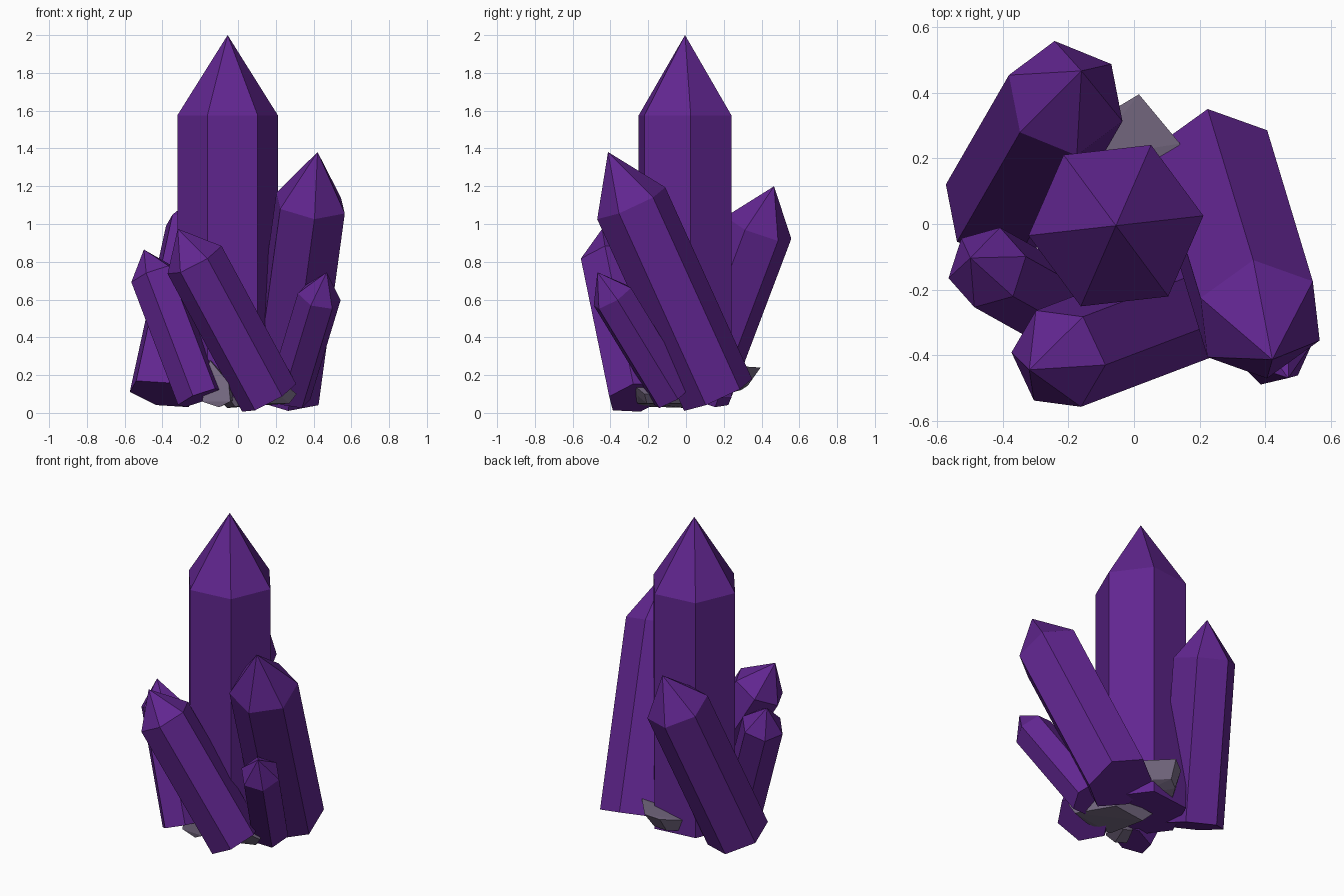
import bpy, bmesh, math
from mathutils import Vector

cube = bpy.data.objects.get("Cube")
if cube:
    bpy.data.objects.remove(cube, do_unlink=True)


def material(name, rgb):
    mat = bpy.data.materials.new(name)
    mat.use_nodes = True
    mat.diffuse_color = (*rgb, 1)
    mat.node_tree.nodes["Principled BSDF"].inputs["Base Color"].default_value = (*rgb, 1)
    return mat


PURPLE = material("deep_purple", (0.12, 0.019, 0.28))
GREY = material("stone_grey", (0.19, 0.15, 0.235))


def add_object(name, bm, mat):
    bmesh.ops.recalc_face_normals(bm, faces=bm.faces)
    mesh = bpy.data.meshes.new(name)
    bm.to_mesh(mesh)
    bm.free()
    mesh.materials.append(mat)
    obj = bpy.data.objects.new(name, mesh)
    bpy.context.collection.objects.link(obj)
    return obj


def crystal(name, base, shoulder, tip, radius, corner):
    """Six-sided prism from base to shoulder, closed by a pyramid of height tip."""
    base, shoulder = Vector(base), Vector(shoulder)
    axis = (shoulder - base).normalized()
    # corner is the plan direction of one corner, lifted square to the axis
    cx, cy = corner
    u = Vector((cx, cy, -(axis.x * cx + axis.y * cy) / axis.z)).normalized()
    v = axis.cross(u)
    bm = bmesh.new()
    rings = []
    for centre in (base, shoulder):
        rings.append([bm.verts.new(centre + radius * (u * math.cos(a) + v * math.sin(a)))
                      for a in (i * math.pi / 3 for i in range(6))])
    apex = bm.verts.new(shoulder + axis * tip)
    low, high = rings
    bm.faces.new(low[::-1])
    for i in range(6):
        j = (i + 1) % 6
        bm.faces.new((low[i], low[j], high[j], high[i]))
        bm.faces.new((high[i], high[j], apex))
    return add_object(name, bm, PURPLE)


def rock(name, outline, thickness):
    """Chipped slab: hull of an outline and its shrunken, shifted copy."""
    top = [Vector(p) for p in outline]
    centre = sum(top, Vector()) / len(top)
    shift = Vector(thickness)
    bm = bmesh.new()
    for p in top:
        bm.verts.new(p)
        bm.verts.new(centre + (p - centre) * 0.8 + shift)
    hull = bmesh.ops.convex_hull(bm, input=bm.verts)
    spare = [g for g in hull["geom_interior"] if isinstance(g, bmesh.types.BMVert)]
    bmesh.ops.delete(bm, geom=spare, context="VERTS")
    return add_object(name, bm, GREY)


# Upright central crystal
crystal("main_crystal", (-0.055, -0.005, 0.08), (-0.055, -0.005, 1.575), 0.425, 0.268, (0.265, 0.03))

# Leaning crystals around it
crystal("right_crystal", (0.245, 0.17, 0.095), (0.384, -0.29, 1.11), 0.3, 0.2, (0.16, 0.115))
crystal("front_crystal", (0.165, -0.26, 0.08), (-0.23, -0.41, 0.81), 0.19, 0.162, (-0.15, 0.02))
crystal("left_crystal", (-0.2, -0.27, 0.08), (-0.447, -0.132, 0.73), 0.147, 0.128, (-0.118, -0.033))
crystal("back_crystal", (-0.4, 0.05, 0.1), (-0.208, 0.383, 0.98), 0.24, 0.187, (-0.172, 0.07))
crystal("small_crystal", (0.27, -0.07, 0.09), (0.43, -0.39, 0.615), 0.157, 0.118, (-0.045, -0.1))

# Rocks at the foot
rock("back_rock",
     [(0.015, 0.395, 0.24), (0.14, 0.245, 0.25), (-0.06, 0.35, 0.21), (-0.14, 0.2, 0.17), (0.1, 0.1, 0.2)],
     (-0.02, -0.04, -0.09))
rock("base_rock",
     [(0.31, -0.22, 0.1), (0.25, -0.28, 0.15), (0.14, -0.28, 0.1), (-0.05, -0.25, 0.08),
      (-0.1, 0.05, 0.07), (0.15, 0.05, 0.1)],
     (0, 0, -0.05))
rock("front_rock",
     [(-0.15, -0.27, 0.28), (-0.05, -0.29, 0.16), (-0.04, -0.3, 0.06), (-0.1, -0.29, 0.03), (-0.19, -0.29, 0.06)],
     (0.04, 0.12, 0))
